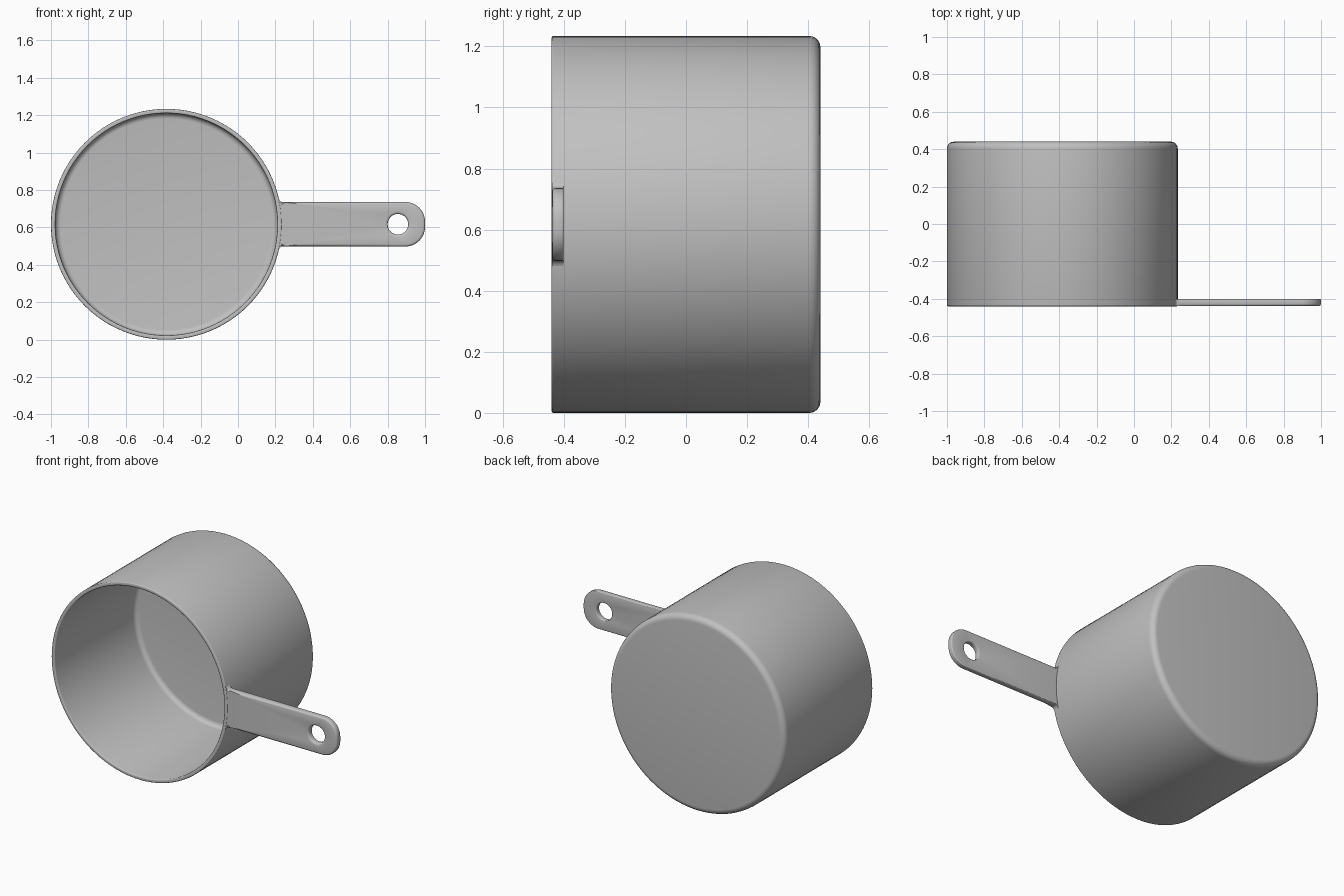
import bpy, bmesh, math
from mathutils import Vector, Matrix

if "Cube" in bpy.data.objects:
    bpy.data.objects.remove(bpy.data.objects["Cube"])

CX, CZ, R = -0.383, 0.617, 0.617       # cup axis and outer radius
FRONT, BACK = -0.44, 0.44

metal = bpy.data.materials.new("satin_grey")
metal.diffuse_color = (0.53, 0.53, 0.53, 1)
metal.use_nodes = True
metal.node_tree.nodes["Principled BSDF"].inputs["Base Color"].default_value = metal.diffuse_color


def arc(cx, cy, r, a0, a1, n):
    """Points on an arc, angles in degrees."""
    return [(cx + r * math.cos(math.radians(a0 + (a1 - a0) * i / n)),
             cy + r * math.sin(math.radians(a0 + (a1 - a0) * i / n)))
            for i in range(n + 1)]


def finish(bm, name):
    bmesh.ops.recalc_face_normals(bm, faces=bm.faces)
    mesh = bpy.data.meshes.new(name)
    bm.to_mesh(mesh)
    bm.free()
    ob = bpy.data.objects.new(name, mesh)
    bpy.context.collection.objects.link(ob)
    mesh.materials.append(metal)
    bpy.ops.object.select_all(action='DESELECT')
    ob.select_set(True)
    bpy.context.view_layer.objects.active = ob
    bpy.ops.object.shade_smooth_by_angle(angle=math.radians(35))
    return ob


# Cup: a closed wall profile (radius, depth) spun around the y axis
inner, floor = R - 0.023, 0.37
profile = [(0, BACK)]
profile += arc(R - 0.036, BACK - 0.036, 0.036, 90, 0, 6)            # rounded base
profile += arc(R - 0.006, FRONT + 0.006, 0.006, 0, -90, 3)          # outer lip
profile += arc(inner + 0.006, FRONT + 0.006, 0.006, -90, -180, 3)   # inner lip
profile += arc(inner - 0.03, floor - 0.03, 0.03, 0, 90, 5)          # inner fillet
profile += [(0, floor)]

bm = bmesh.new()
verts = [bm.verts.new((r, y, 0)) for r, y in profile]
edges = [bm.edges.new(p) for p in zip(verts, verts[1:])]
bmesh.ops.spin(bm, geom=verts + edges, cent=(0, 0, 0), axis=(0, 1, 0),
               angle=math.tau, steps=96)
bmesh.ops.remove_doubles(bm, verts=bm.verts, dist=0.0004)
bmesh.ops.transform(bm, matrix=Matrix.Translation((CX, 0, CZ)), verts=bm.verts)
finish(bm, "cup")

# Handle: flat strap outline with a hanging hole, extruded and edge-rounded
half, corner, fillet = 0.119, 0.105, 0.022
y_front, y_back = -0.438, -0.401
fx = CX + math.sqrt((R + fillet) ** 2 - (half + fillet) ** 2)   # flare centre
toward = math.degrees(math.atan2(-(half + fillet), CX - fx))    # flare meets cup

upper = arc(1 - corner, half - corner, corner, 0, 90, 10)       # rounded end
upper += arc(fx, half + fillet, fillet, 270, toward % 360, 4)   # flare into cup
root = math.degrees(math.asin((half + fillet) / (R + fillet)))
root_arc = [(x, z) for x, z in arc(CX, 0, R - 0.011, root, -root, 10)]
lower = [(x, -z) for x, z in reversed(upper)]
outline = upper + root_arc + lower
hole = arc(0.855, 0, 0.055, 0, 360, 32)[:-1]

bm = bmesh.new()
loop_edges = []
for ring in (outline, hole):
    vs = [bm.verts.new((x, y_front, CZ + z)) for x, z in ring]
    loop_edges += [bm.edges.new((vs[i - 1], vs[i])) for i in range(len(vs))]
bmesh.ops.triangle_fill(bm, edges=loop_edges, use_beauty=True, use_dissolve=False)
ext = bmesh.ops.extrude_face_region(bm, geom=list(bm.faces), use_keep_orig=True)
bmesh.ops.translate(bm, vec=(0, y_back - y_front, 0),
                    verts=[g for g in ext["geom"] if isinstance(g, bmesh.types.BMVert)])
bmesh.ops.remove_doubles(bm, verts=bm.verts, dist=0.0004)
bmesh.ops.recalc_face_normals(bm, faces=bm.faces)


def rim_edges(y):
    """Sharp perimeter edges on the plane at depth y, away from the cup wall."""
    return [e for e in bm.edges
            if all(abs(v.co.y - y) < 1e-4 and v.co.x > 0.235 for v in e.verts)
            and len(e.link_faces) == 2 and e.calc_face_angle() > 1]


for y, width in ((y_front, 0.012), (y_back, 0.005)):
    bmesh.ops.bevel(bm, geom=rim_edges(y), offset=width, segments=3,
                    profile=0.5, affect='EDGES', clamp_overlap=True)
finish(bm, "handle")
